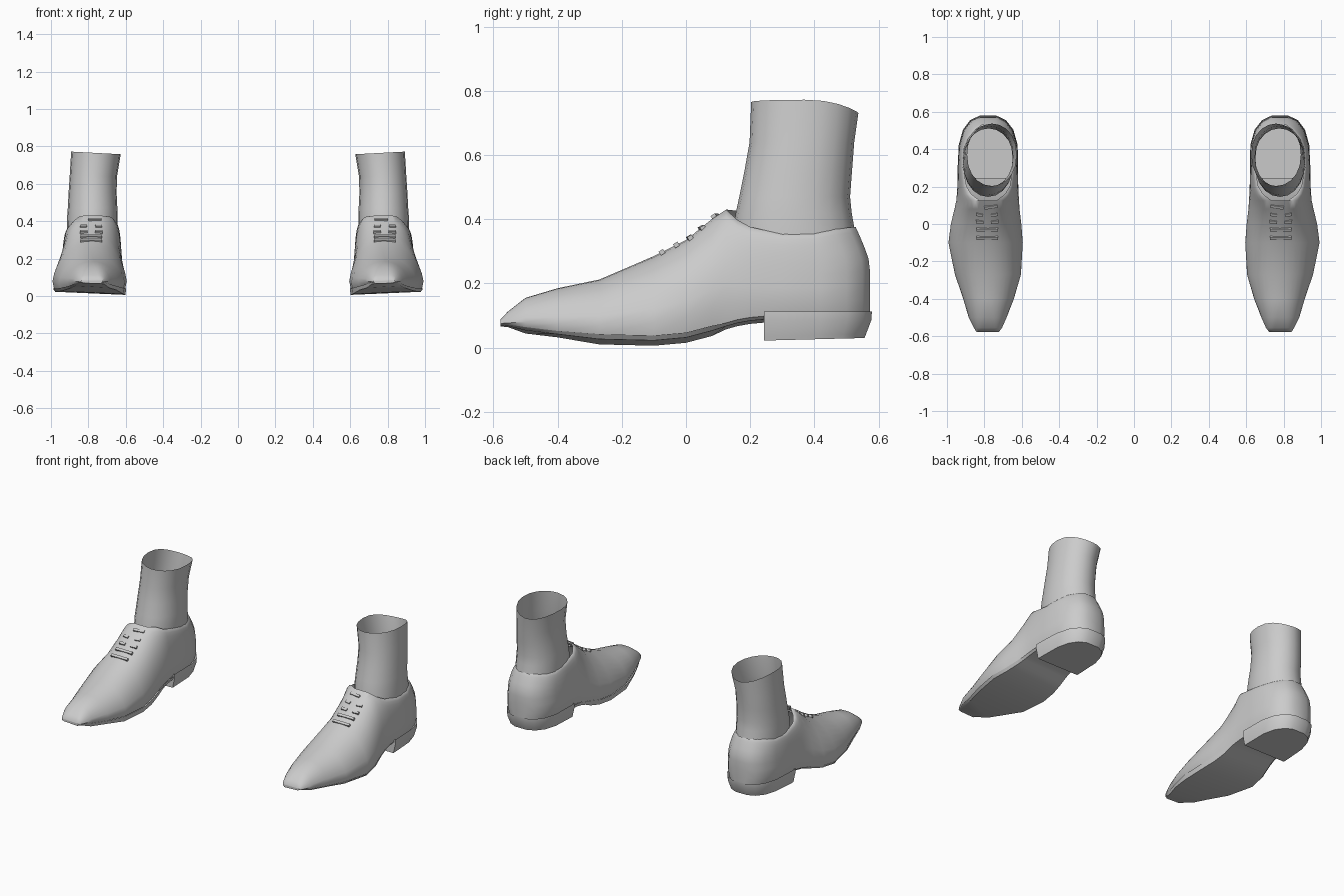
import bpy, bmesh, math
from mathutils import Vector, Matrix

if "Cube" in bpy.data.objects:
    bpy.data.objects.remove(bpy.data.objects["Cube"])

grey = bpy.data.materials.new("plain_grey")
grey.diffuse_color = (0.6, 0.6, 0.6, 1)
grey.use_nodes = True
grey.node_tree.nodes["Principled BSDF"].inputs["Base Color"].default_value = grey.diffuse_color
RIDGE = 0.78      # x of the shoe's centre line


def finish(name, bm, angle=40):
    """Turn a bmesh into a smooth object mirrored to the other foot."""
    bmesh.ops.remove_doubles(bm, verts=bm.verts, dist=0.0005)
    bmesh.ops.recalc_face_normals(bm, faces=bm.faces)
    me = bpy.data.meshes.new(name)
    bm.to_mesh(me)
    bm.free()
    ob = bpy.data.objects.new(name, me)
    bpy.context.collection.objects.link(ob)
    me.materials.append(grey)
    bpy.ops.object.select_all(action='DESELECT')
    ob.select_set(True)
    bpy.context.view_layer.objects.active = ob
    bpy.ops.object.shade_smooth_by_angle(angle=math.radians(angle))
    m = ob.modifiers.new("other_foot", 'MIRROR')
    m.use_mirror_merge = False
    return ob


def bridge(bm, rows, closed=False):
    """Skin quads between successive rows of vertices."""
    for a, b in zip(rows, rows[1:]):
        n = len(a)
        for i in range(n if closed else n - 1):
            j = (i + 1) % n
            bm.faces.new((a[i], a[j], b[j], b[i]))


# stations from toe to heel: y, inner x, outer x, seam z, top z, half width of top
STATIONS = [
    (-.578, .722, .842, .072, .088, .035), (-.555, .705, .857, .070, .112, .030),
    (-.50, .680, .885, .062, .155, .015), (-.40, .640, .915, .050, .185, 0),
    (-.27, .602, .960, .040, .212, 0), (-.10, .592, .995, .036, .285, 0),
    (0, .600, .982, .045, .335, .005), (.08, .610, .962, .066, .400, .025),
    (.125, .613, .952, .075, .430, .045), (.16, .616, .948, .085, .412, .090),
    (.20, .618, .945, .092, .390, .115), (.30, .620, .943, .10, .367, .133),
    (.42, .622, .937, .10, .360, .131), (.50, .645, .914, .10, .368, .105),
    (.55, .685, .876, .10, .374, .065), (.573, .735, .825, .10, .376, .035)]
STEPS = 9


def wall(st, side):
    """One half of a cross-section, from the seam up to the ridge or collar."""
    y, xi, xo, z0, z1, cw = st
    w = RIDGE - xi if side < 0 else xo - RIDGE
    back = max(0, min(1, (y - .3) / .2))
    pts = []
    for k in range(STEPS + 1):
        a = k / STEPS * math.pi / 2
        x = cw + (w - cw) * math.cos(a) ** 0.95
        if k == 0:
            x -= .012
        z = z0 + (z1 - z0) * math.sin(a)
        if y > .13:   # inner collar sits higher than the outer one
            z -= side * .014 * math.sin(a) * (1 - back)
        lean = .042 * back * max(0, (z - .26) / .11) ** 1.2
        pts.append(Vector((RIDGE + side * x, y - lean, z)))
    return pts


# upper: two walls, joined over the vamp and open at the collar
bm = bmesh.new()
rows = {s: [[bm.verts.new(p) for p in wall(st, s)] for st in STATIONS] for s in (-1, 1)}
for s in (-1, 1):
    bridge(bm, rows[s])
vamp = [k for k, st in enumerate(STATIONS) if st[0] < .13]
bridge(bm, [[rows[-1][k][-1], rows[1][k][-1]] for k in vamp])
for k in (0, -1):   # toe tip and back seam
    bridge(bm, [rows[-1][k], rows[1][k]])
finish("shoe_upper", bm, 50)

# sole: thin tilted strip from toe to the front of the heel
bm = bmesh.new()
rows = []
for y, xi, xo, z, _, _ in STATIONS[:11] + [(.245, .619, .944, .096, 0, 0)]:
    drop = .03 if -.3 < y < .1 else .018
    if y < -.5:
        drop = .006
    rows.append([bm.verts.new(p) for p in (
        (xi + .006, y, z + .002), (xi + .010, y, z - drop),
        (xo - .018, y, z - drop * .45), (xo - .006, y, z + .002))])
bridge(bm, rows)
bm.faces.new(rows[0])
finish("sole", bm, 35)

# heel: block with a slight lip around the back, narrowing to the ground
bm = bmesh.new()
half = [(.243, .619, .944)] + [s[:3] for s in STATIONS[11:]]
outline = [(xi, y) for y, xi, _ in half] + [(xo, y) for y, _, xo in reversed(half)]
rings = []
for z, sc, out in ((.112, 1.0, .006), (.085, 1.0, .004), (.035, .93, -.012), (.022, .91, -.017)):
    ring = []
    for x, y in outline:
        f = (y - .243) / .33
        ring.append(bm.verts.new((RIDGE + (x - RIDGE) * sc, y + out * f,
                                  z + (.008 * f if z < .05 else 0))))
    rings.append(ring)
bridge(bm, rings, closed=True)
bm.faces.new(rings[-1])
finish("heel", bm, 35)

# sock: open tube; rows are z, x min, x max, y front, y back
bm = bmesh.new()
rows = []
N = 20
for z, x0, x1, y0, y1 in ((.34, .645, .915, .145, .530), (.42, .643, .914, .155, .516),
                          (.47, .645, .910, .166, .511), (.55, .649, .906, .182, .517),
                          (.64, .647, .900, .198, .524), (.765, .627, .892, .203, .537)):
    ring = []
    for i in range(N):
        a = 2 * math.pi * i / N
        c, s = math.cos(a), math.sin(a)
        dz = 0
        if z > .7:   # rim dips at the back and the inner side
            dz = .007 * c - .034 * max(0, s) ** 2
        elif z > .41:
            dz = 0
        ring.append(bm.verts.new(((x0 + x1) / 2 + (x1 - x0) / 2 * c,
                                  (y0 + y1) / 2 + (y1 - y0) / 2 * math.copysign(abs(s) ** .9, s),
                                  z + dz)))
    rows.append(ring)
bridge(bm, rows, closed=True)
finish("sock", bm, 60)

# laces: slim bars across the vamp; x, y, z, length, twist
bm = bmesh.new()
for x, y, z, length, twist in ((.785, -.075, .297, .115, 0), (.785, -.030, .320, .115, 0),
                               (.745, .012, .342, .040, -.1), (.825, .012, .342, .040, .1),
                               (.745, .050, .372, .035, -.2), (.825, .050, .372, .035, .2),
                               (.765, .092, .408, .070, -.15)):
    mat = (Matrix.Translation((x, y, z)) @ Matrix.Rotation(twist, 4, 'Z')
           @ Matrix.Rotation(math.radians(32), 4, 'X')
           @ Matrix.Diagonal((length, .016, .014, 1)))
    bmesh.ops.create_cube(bm, size=1, matrix=mat)
finish("laces", bm, 30)
